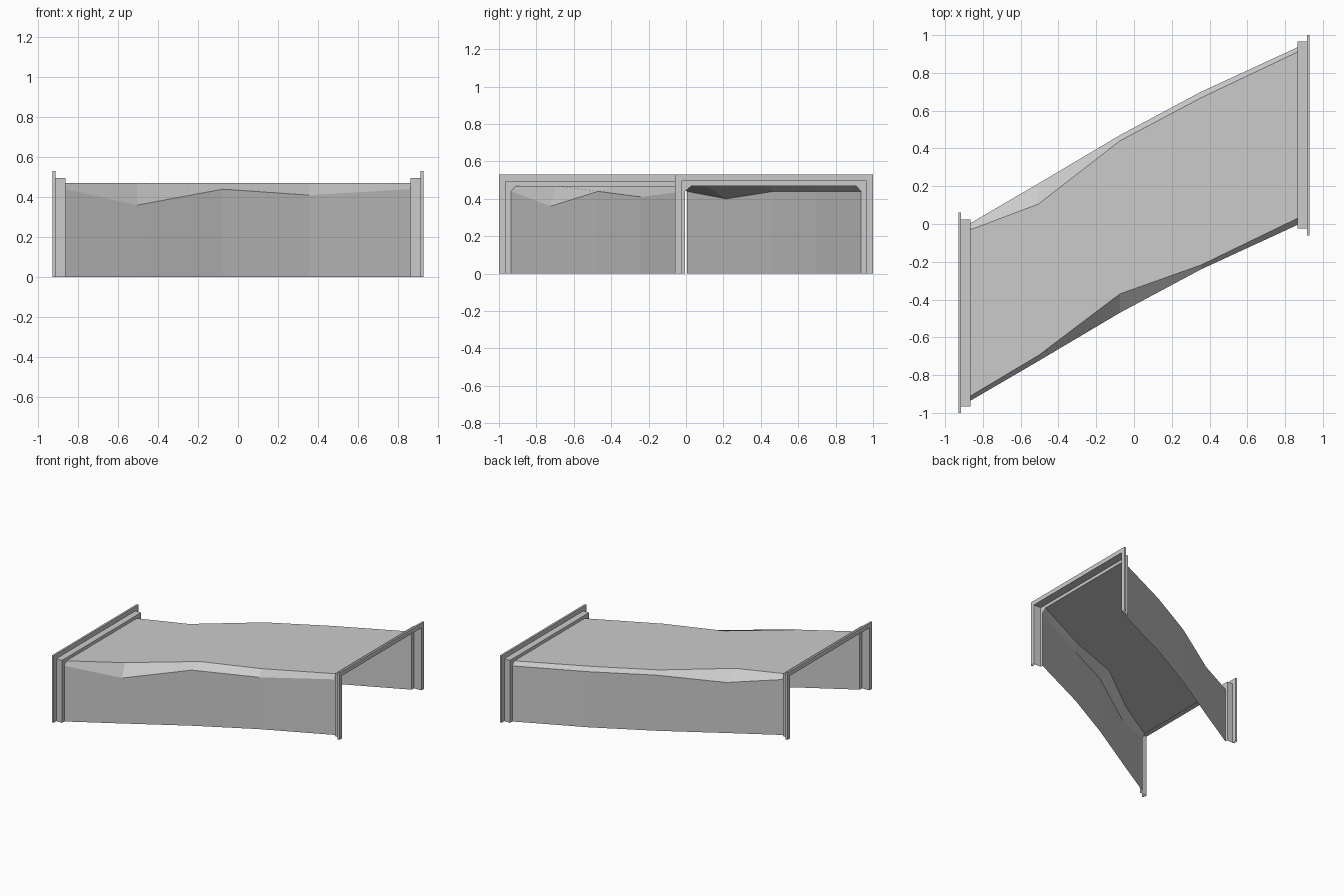
import bpy
import bmesh

cube = bpy.data.objects.get("Cube")
if cube:
    bpy.data.objects.remove(cube, do_unlink=True)

GREY = (0.6, 0.6, 0.6, 1.0)
mat = bpy.data.materials.new("plain grey")
mat.use_nodes = True
mat.diffuse_color = GREY
bsdf = next(n for n in mat.node_tree.nodes if n.type == "BSDF_PRINCIPLED")
bsdf.inputs["Base Color"].default_value = GREY

ROOF = 0.47


def loft(name, rings, flip=False):
    """Skin a row of open cross-sections into one sheet."""
    bm = bmesh.new()
    rows = [[bm.verts.new(p) for p in ring] for ring in rings]
    for a, b in zip(rows, rows[1:]):
        for i in range(len(a) - 1):
            quad = [a[i], a[i + 1], b[i + 1], b[i]]
            bm.faces.new(quad[::-1] if flip else quad)
    mesh = bpy.data.meshes.new(name)
    bm.to_mesh(mesh)
    bm.free()
    mesh.materials.append(mat)
    obj = bpy.data.objects.new(name, mesh)
    bpy.context.collection.objects.link(obj)
    return obj


def section(x, front, back, front_roof, back_roof, front_z, back_z):
    """Tunnel cross-section from front foot, over the roof, to back foot."""
    return [(x, front, 0), (x, front, front_z), (x, front_roof, ROOF),
            (x, back_roof, ROOF), (x, back, back_z), (x, back, 0)]


# Skewed passage: walls, uneven bevels and flat roof, open below
stations = [
    section(-0.865, -0.935, 0.005, -0.91, -0.03, 0.44, 0.44),
    section(-0.505, -0.725, 0.215, -0.695, 0.106, 0.36, 0.40),
    section(-0.075, -0.47, 0.47, -0.37, 0.44, 0.44, 0.44),
    section(0.355, -0.24, 0.70, -0.217, 0.668, 0.41, 0.44),
    section(0.865, -0.005, 0.935, 0.03, 0.91, 0.44, 0.44),
]
loft("passage_shell", stations, flip=True)


# Stepped door frames: end lip, collar and outer flange
def end_frame(name, inner, side):
    x0 = inner[0][0]
    mid = side * 0.47

    def ring(x, half, top):
        lo, hi = mid - half, mid + half
        return [(x, lo, 0), (x, lo, 0.44), (x, lo, top),
                (x, hi, top), (x, hi, 0.44), (x, hi, 0)]

    tip, groove = side * 0.93, side * 0.915
    collar, flange = (0.495, 0.495), (0.53, 0.53)
    loft(name, [inner, ring(x0, *collar), ring(tip, *collar),
                ring(tip, *flange), ring(groove, *flange),
                ring(groove, *collar)], flip=side < 0)


end_frame("left_frame", stations[-1], 1)
end_frame("right_frame", stations[0], -1)
